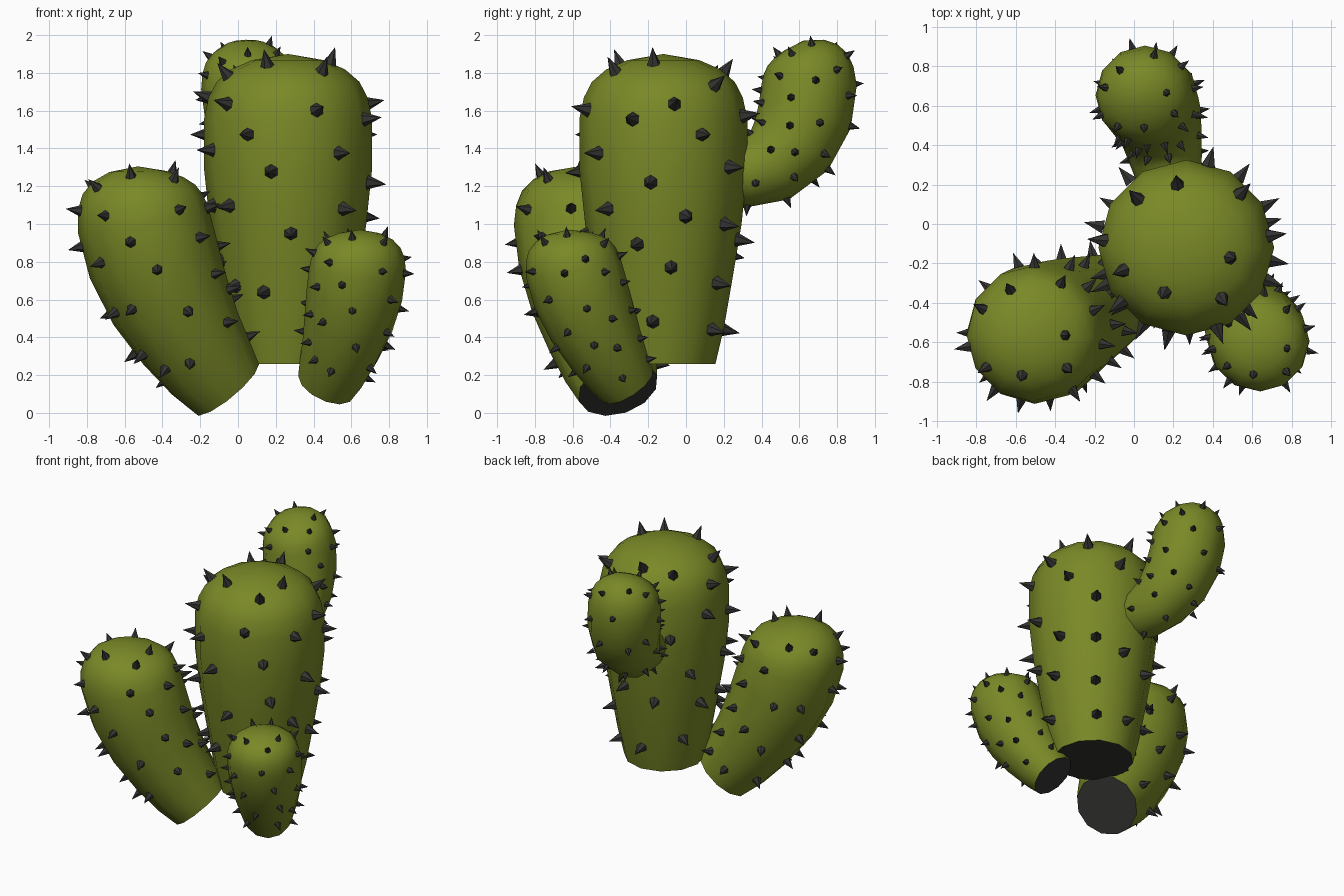
import bpy, bmesh, math
from mathutils import Vector, Matrix
from mathutils.geometry import interpolate_bezier

if "Cube" in bpy.data.objects:
    bpy.data.objects.remove(bpy.data.objects["Cube"])


def material(name, rgb):
    m = bpy.data.materials.new(name)
    m.diffuse_color = (*rgb, 1)
    m.use_nodes = True
    m.node_tree.nodes["Principled BSDF"].inputs["Base Color"].default_value = m.diffuse_color
    return m


GREEN = material("cactus green", (0.195, 0.25, 0.02))
DARK = material("spike black", (0.034, 0.033, 0.031))

SIDES = 12
N = 201
# shared club profile: (fraction of length, fraction of full radius)
PROFILE = [(0, .62), (.115, .72), (.27, .82), (.45, .93), (.63, 1), (.79, 1.0),
           (.86, .945), (.91, .85), (.95, .68), (.98, .43), (1, 0)]
# shared spike layout: (angle in degrees, fraction of length)
SPIKES = [(-102, .62), (-119, .74), (-52, .68), (-69, .82), (-138, .51), (-88, .42),
          (-112, .23), (-22, .79), (8, .84), (-9, .585), (28, .74), (17, .475),
          (-21, .385), (6, .31), (-10, .135), (53, .635), (53, .45), (53, .26), (55, .11),
          (148, .16), (95, .11), (115, .35), (166, .32), (150, .48), (166, .74),
          (198, .51), (98, .94), (135, .925), (200, .93), (244, .963), (305, .945),
          (-13, .97), (205, .69), (200, .33), (218, .25), (-45, .5), (-50, .28),
          (-140, .84), (100, .62), (130, .65), (75, .80), (82, .40), (45, .9), (175, .86)]


def profile_radius(s):
    for (a, ra), (b, rb) in zip(PROFILE, PROFILE[1:]):
        if s <= b:
            return ra + (rb - ra) * (s - a) / (b - a)
    return 0


def add_object(name, bm, mats):
    bmesh.ops.recalc_face_normals(bm, faces=bm.faces)
    me = bpy.data.meshes.new(name)
    bm.to_mesh(me)
    bm.free()
    for m in mats:
        me.materials.append(m)
    ob = bpy.data.objects.new(name, me)
    bpy.context.collection.objects.link(ob)
    return ob


def cactus_part(name, controls, radius, twist=0):
    pts = interpolate_bezier(*[Vector(c) for c in controls], N)

    def surface(s, ang):
        i = min(N - 1, max(0, round(s * (N - 1))))
        t = (pts[min(N - 1, i + 1)] - pts[max(0, i - 1)]).normalized()
        u = (Vector((1, 0, 0)) - t * t.x).normalized()
        v = t.cross(u)
        return pts[i] + (u * math.cos(ang) + v * math.sin(ang)) * radius * profile_radius(s)

    # body skin with a dark base cap
    bm = bmesh.new()
    rings = [[bm.verts.new(surface(s, 2 * math.pi * k / SIDES)) for k in range(SIDES)]
             for s, r in PROFILE[:-1]]
    tip = bm.verts.new(pts[-1])
    for a, b in zip(rings, rings[1:]):
        for k in range(SIDES):
            j = (k + 1) % SIDES
            bm.faces.new((a[k], a[j], b[j], b[k])).smooth = True
    for k in range(SIDES):
        bm.faces.new((rings[-1][k], rings[-1][(k + 1) % SIDES], tip)).smooth = True
    bm.faces.new(rings[0][::-1]).material_index = 1
    add_object(name, bm, (GREEN, DARK))

    # spikes standing along the surface normal
    bm = bmesh.new()
    length = radius * .23
    for deg, s in SPIKES:
        a = math.radians(deg + twist)
        p = surface(s, a)
        du = surface(s, a + .05) - surface(s, a - .05)
        ds = surface(min(s + .02, 1), a) - surface(s - .02, a)
        n = du.cross(ds).normalized()
        rot = n.to_track_quat('Z', 'Y').to_matrix().to_4x4()
        bmesh.ops.create_cone(bm, cap_ends=True, segments=6, radius1=radius * .088,
                              radius2=0, depth=length,
                              matrix=Matrix.Translation(p + n * length * .38) @ rot)
    add_object(name + "_spikes", bm, (DARK,))


cactus_part("trunk", [(.265, -.12, .26), (.265, -.12, .807),
                      (.265, -.12, 1.353), (.265, -.12, 1.9)], .445)
cactus_part("left_arm", [(-.06, -.36, .13), (-.31, -.46, .43),
                         (-.53, -.58, .85), (-.53, -.57, 1.305)], .352, 15)
cactus_part("right_arm", [(.465, -.31, .145), (.57, -.45, .36),
                          (.645, -.61, .65), (.645, -.625, .97)], .255, 10)
cactus_part("back_arm", [(.18, .2, 1.28), (.14, .55, 1.20),
                         (.05, .73, 1.6), (.04, .62, 1.97)], .252, 30)
